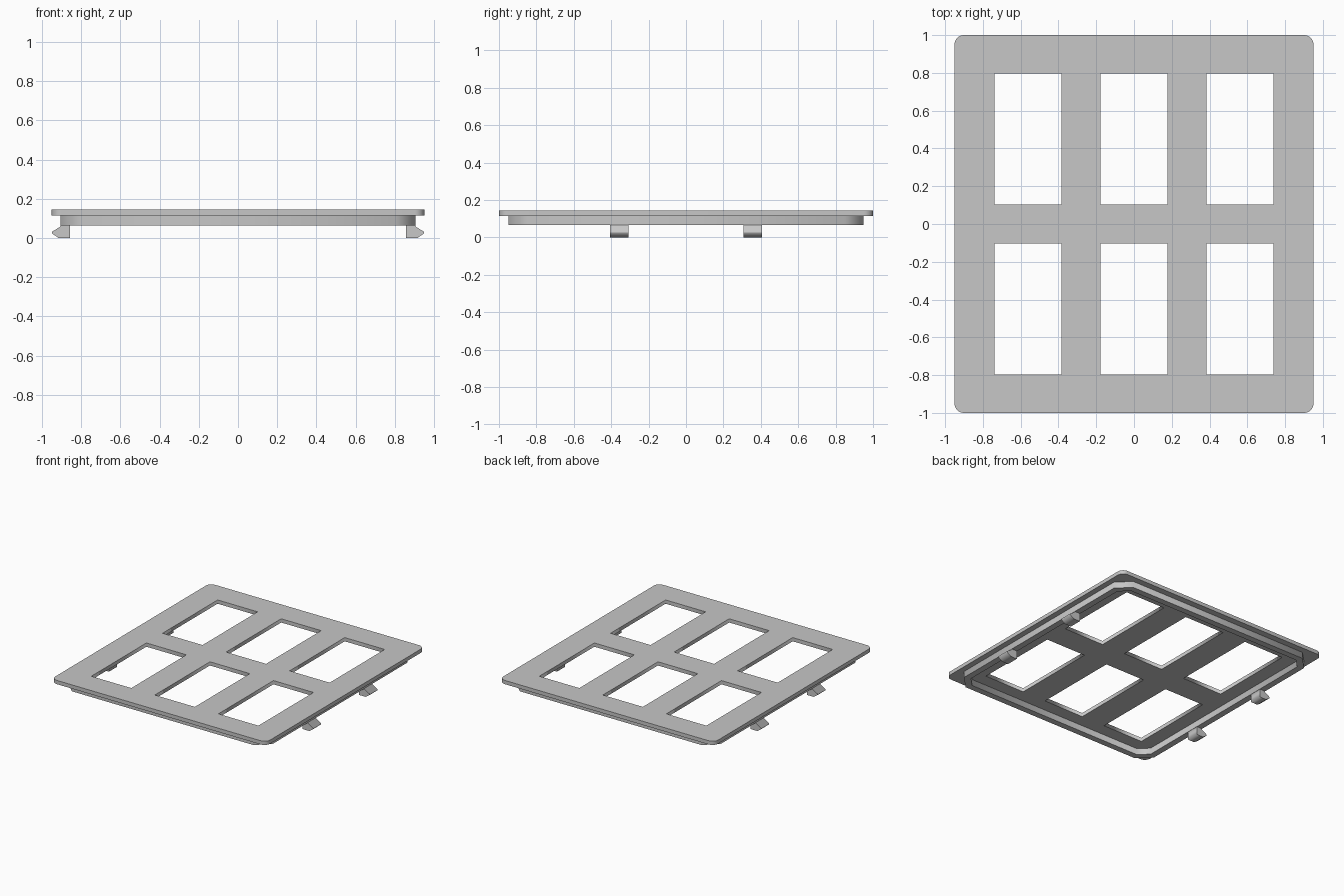
import bpy
import bmesh
from math import sin, cos, pi, tan
from mathutils import Matrix

cube = bpy.data.objects.get("Cube")
if cube:
    bpy.data.objects.remove(cube, do_unlink=True)

GREY = (0.57, 0.57, 0.57, 1.0)
grey = bpy.data.materials.new("light_grey")
grey.use_nodes = True
grey.diffuse_color = GREY
grey.node_tree.nodes["Principled BSDF"].inputs["Base Color"].default_value = GREY


def extrude_loops(name, loops, low, high, matrix=Matrix()):
    """Fill an outline with holes, extrude it from low to high, return a mesh object."""
    curve = bpy.data.curves.new(name + "_outline", "CURVE")
    curve.dimensions = "2D"
    curve.fill_mode = "BOTH"
    curve.extrude = (high - low) / 2
    for loop in loops:
        spline = curve.splines.new("POLY")
        spline.points.add(len(loop) - 1)
        for point, (x, y) in zip(spline.points, loop):
            point.co = (x, y, 0, 1)
        spline.use_cyclic_u = True
    temp = bpy.data.objects.new(name + "_outline", curve)
    bpy.context.collection.objects.link(temp)
    graph = bpy.context.evaluated_depsgraph_get()
    mesh = bpy.data.meshes.new_from_object(temp.evaluated_get(graph))
    bpy.data.objects.remove(temp, do_unlink=True)
    bpy.data.curves.remove(curve)

    bm = bmesh.new()
    bm.from_mesh(mesh)
    bmesh.ops.remove_doubles(bm, verts=bm.verts, dist=0.0001)
    bmesh.ops.translate(bm, verts=bm.verts, vec=(0, 0, (low + high) / 2))
    bmesh.ops.transform(bm, verts=bm.verts, matrix=matrix)
    bmesh.ops.recalc_face_normals(bm, faces=bm.faces)
    bm.to_mesh(mesh)
    bm.free()
    mesh.name = name
    mesh.materials.clear()
    mesh.materials.append(grey)
    obj = bpy.data.objects.new(name, mesh)
    bpy.context.collection.objects.link(obj)
    return obj


def rectangle(x0, x1, y0, y1):
    return [(x0, y0), (x1, y0), (x1, y1), (x0, y1)]


def rounded(hx, hy, r, steps=8):
    points = []
    for corner, (sx, sy) in enumerate([(1, 1), (-1, 1), (-1, -1), (1, -1)]):
        for i in range(steps + 1):
            a = (corner + i / steps) * pi / 2
            points.append((sx * (hx - r) + r * cos(a), sy * (hy - r) + r * sin(a)))
    return points


def chamfered(hx, hy, c):
    return [(hx, c - hy), (hx, hy - c), (hx - c, hy), (c - hx, hy),
            (-hx, hy - c), (-hx, c - hy), (c - hx, -hy), (hx - c, -hy)]


# Top plate with six windows
windows = [rectangle(x - 0.177, x + 0.177, y - 0.348, y + 0.348)
           for x in (-0.562, 0, 0.562) for y in (-0.45, 0.45)]
extrude_loops("top_plate", [rounded(0.95, 1.0, 0.05)] + windows, 0.115, 0.145)

# Chamfered locating rim of even thickness under the plate
WALL = 0.05
inner_chamfer = 0.1 - WALL * 2 * (1 - tan(pi / 8)) / 2 * 1.0
extrude_loops("locating_rim",
              [chamfered(0.905, 0.95, 0.1),
               chamfered(0.905 - WALL, 0.95 - WALL, inner_chamfer)], 0.065, 0.115)

# Snap clips: hooked profile in x and z, extruded along y, on both sides
hook = [(0.857, 0.066), (0.905, 0.066), (0.905, 0.059), (0.948, 0.032),
        (0.948, 0.023), (0.915, 0), (0.857, 0)]
upright = Matrix.Rotation(pi / 2, 4, "X")
for side, label in ((1, "left"), (-1, "right")):
    profile = [(side * x, z) for x, z in hook]
    for y, place in ((-0.357, "front"), (0.357, "back")):
        extrude_loops(f"{place}_{label}_clip", [profile], -y - 0.05, -y + 0.05, upright)
